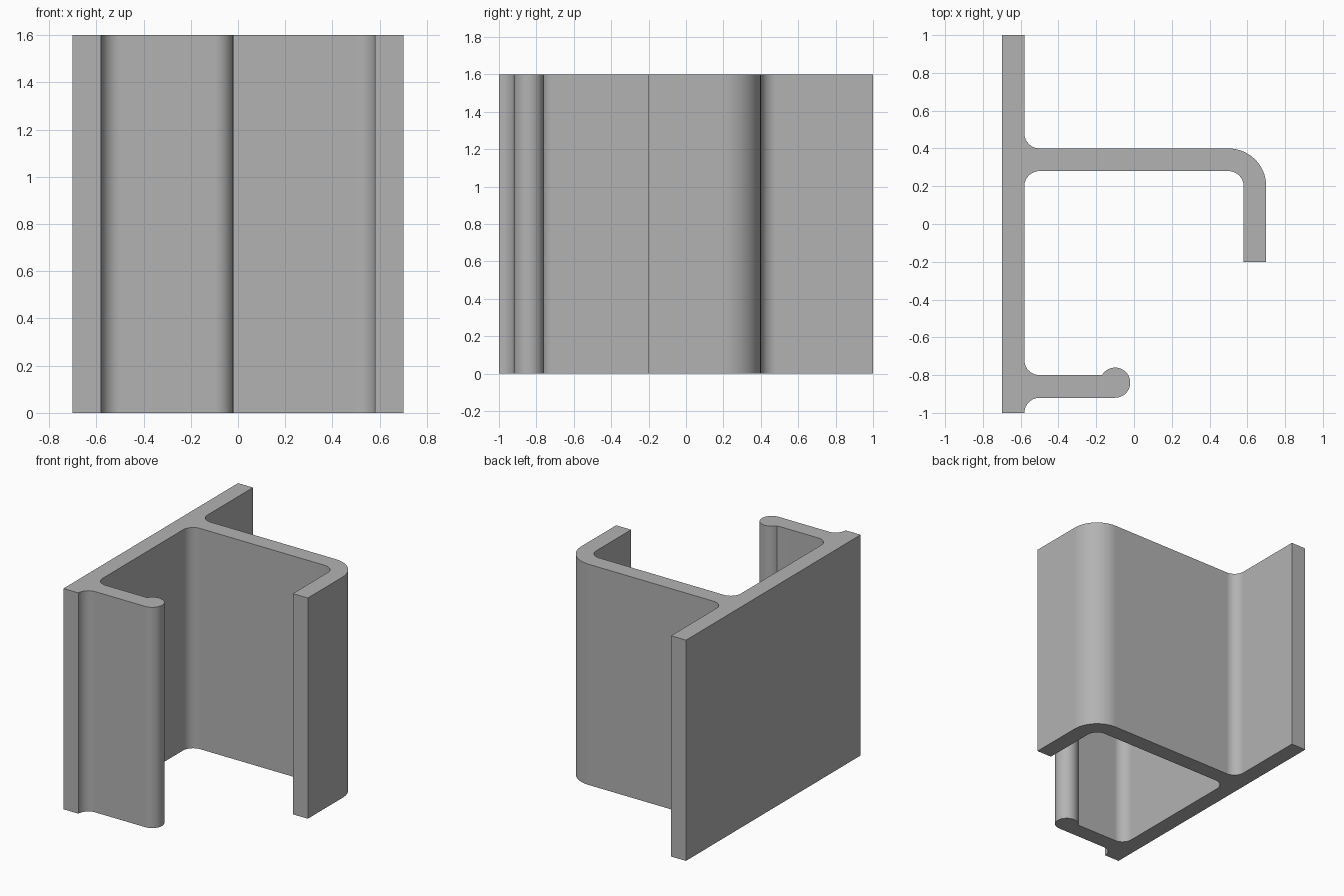
import bpy
import bmesh
from math import radians, cos, sin

cube = bpy.data.objects.get("Cube")
if cube:
    bpy.data.objects.remove(cube, do_unlink=True)

HEIGHT = 1.6
FILLET = 0.08


def arc(cx, cy, start, end, radius=FILLET):
    """Points along an arc, one every 6 degrees or so."""
    steps = round(abs(end - start) / 6)
    angles = [radians(start + (end - start) * i / steps) for i in range(steps + 1)]
    return [(cx + radius * cos(a), cy + radius * sin(a)) for a in angles]


# Cross-section, counter-clockwise from the front corner of the wall
outline = [(-0.7, -1)]
outline += arc(-0.5, -1, 180, 90)           # outer fillet of short arm
outline += arc(-0.1, -0.84, -90, 150)       # rounded bead on arm tip
outline += arc(-0.5, -0.72, 270, 180)       # inner fillet of short arm
outline += arc(-0.5, 0.2, 180, 90)          # inner fillet of long arm
outline += arc(0.5, 0.2, 90, 0)             # inside of the bend
outline += [(0.58, -0.2), (0.7, -0.2)]      # lip end
outline += arc(0.5, 0.2, 0, 90, 0.2)        # outside of the bend
outline += arc(-0.5, 0.48, 270, 180)        # back fillet of long arm
outline += [(-0.58, 1), (-0.7, 1)]          # back end of the wall

# Extrude the section upwards
bm = bmesh.new()
base = bm.faces.new([bm.verts.new((x, y, 0)) for x, y in outline])
top = bmesh.ops.extrude_face_region(bm, geom=[base], use_keep_orig=True)["geom"]
bmesh.ops.translate(bm, vec=(0, 0, HEIGHT),
                    verts=[v for v in top if isinstance(v, bmesh.types.BMVert)])
bmesh.ops.recalc_face_normals(bm, faces=bm.faces)
mesh = bpy.data.meshes.new("extruded_profile")
bm.to_mesh(mesh)
bm.free()

# Plain grey material
grey = bpy.data.materials.new("grey")
grey.use_nodes = True
colour = (0.45, 0.45, 0.45, 1)
grey.diffuse_color = colour
grey.node_tree.nodes["Principled BSDF"].inputs["Base Color"].default_value = colour
mesh.materials.append(grey)

profile = bpy.data.objects.new("extruded_profile", mesh)
bpy.context.collection.objects.link(profile)

# Smooth bends, crisp edges
bpy.ops.object.select_all(action="DESELECT")
profile.select_set(True)
bpy.context.view_layer.objects.active = profile
bpy.ops.object.shade_smooth_by_angle(angle=radians(30))
weighted = profile.modifiers.new("flat_walls", "WEIGHTED_NORMAL")
weighted.keep_sharp = True
